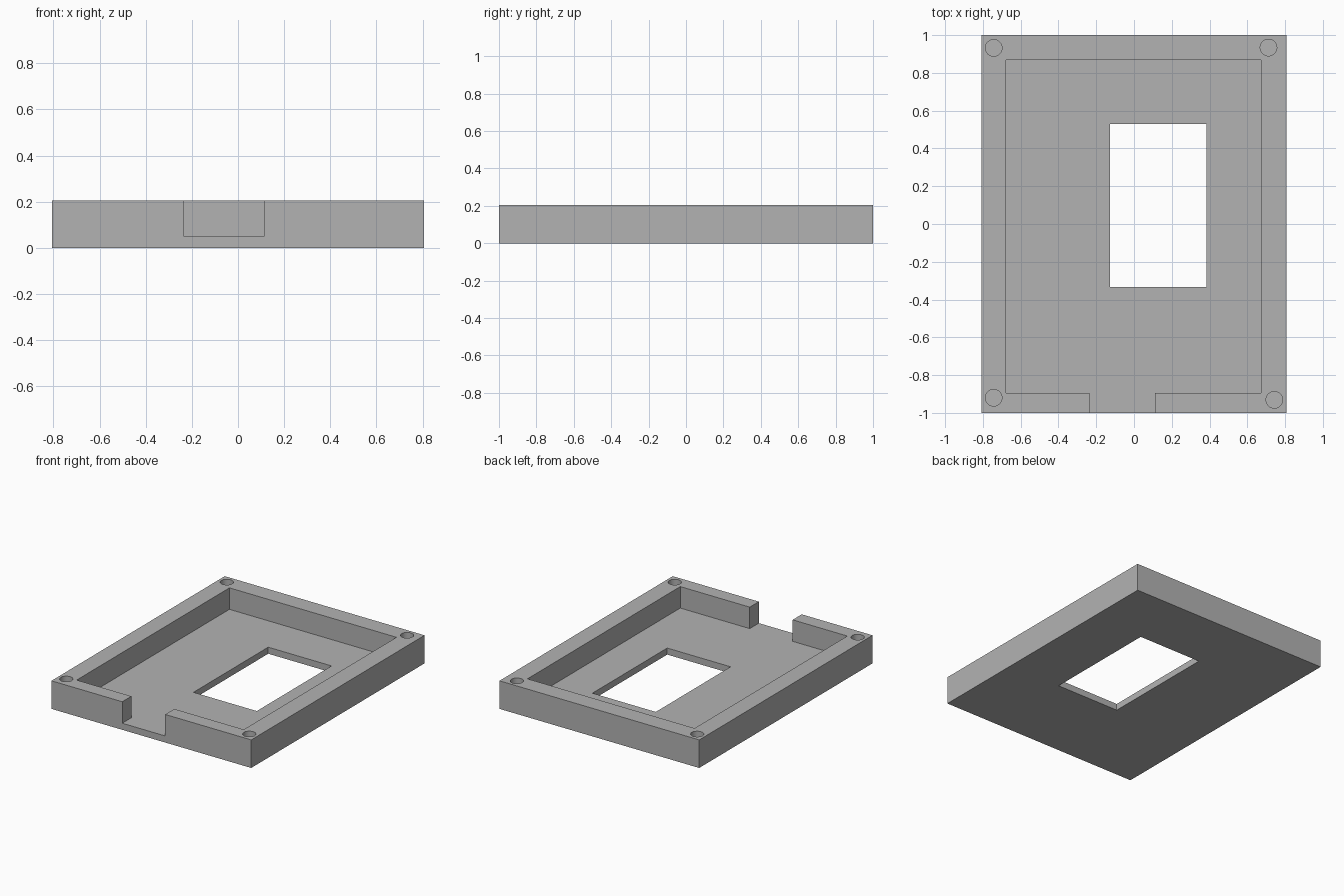
import bpy
from mathutils import Vector

if "Cube" in bpy.data.objects:
    bpy.data.objects.remove(bpy.data.objects["Cube"], do_unlink=True)

HEIGHT, FLOOR, ABOVE = 0.205, 0.048, 0.3

grey = bpy.data.materials.new("plain grey")
grey.use_nodes = True
colour = (0.45, 0.45, 0.45, 1)
grey.diffuse_color = colour
grey.node_tree.nodes["Principled BSDF"].inputs["Base Color"].default_value = colour


def box(name, low, high):
    low, high = Vector(low), Vector(high)
    bpy.ops.mesh.primitive_cube_add(size=1)
    obj = bpy.context.object
    obj.name = name
    for v in obj.data.vertices:
        v.co = (low + high) / 2 + v.co * (high - low)
    obj.data.materials.append(grey)
    return obj


def cut(target, cutter):
    cutter.hide_render = True
    mod = target.modifiers.new(cutter.name, "BOOLEAN")
    mod.operation = "DIFFERENCE"
    mod.solver = "EXACT"
    mod.object = cutter
    bpy.context.view_layer.objects.active = target
    bpy.ops.object.modifier_apply(modifier=mod.name)
    bpy.data.objects.remove(cutter, do_unlink=True)


# Solid tray blank
tray = box("tray", (-0.807, -1, 0), (0.807, 1, HEIGHT))

# Inner pocket, front cable notch and floor window
cut(tray, box("pocket", (-0.677, -0.895, FLOOR), (0.673, 0.868, ABOVE)))
cut(tray, box("notch", (-0.235, -1.1, FLOOR), (0.112, -0.8, ABOVE)))
cut(tray, box("window", (-0.127, -0.333, -0.1), (0.385, 0.53, ABOVE)))

# Blind screw holes in the corners
for x, y in ((-0.743, 0.932), (0.712, 0.934), (-0.743, -0.92), (0.743, -0.931)):
    bpy.ops.mesh.primitive_cylinder_add(
        vertices=48, radius=0.044, depth=ABOVE - FLOOR,
        location=(x, y, (ABOVE + FLOOR) / 2))
    drill = bpy.context.object
    drill.name = "screw_hole"
    drill.data.materials.append(grey)
    cut(tray, drill)

# Smooth the hole walls while keeping the box edges crisp
bpy.ops.object.select_all(action="DESELECT")
tray.select_set(True)
bpy.context.view_layer.objects.active = tray
bpy.ops.object.shade_smooth_by_angle(angle=0.5)
